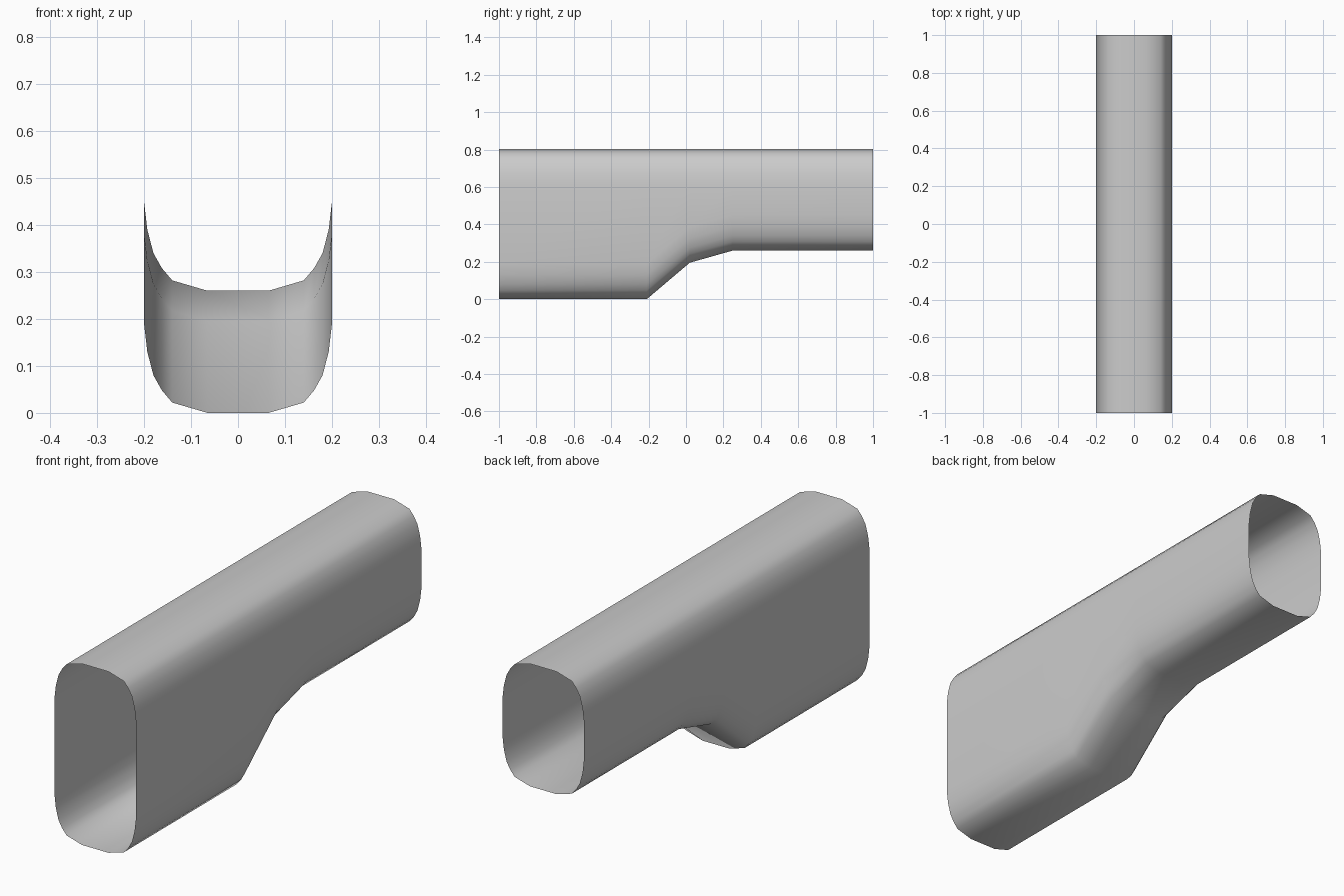
import bpy
import bmesh

cube = bpy.data.objects.get("Cube")
if cube:
    bpy.data.objects.remove(cube, do_unlink=True)

# Plain grey material
grey = bpy.data.materials.new("light grey")
grey.use_nodes = True
colour = (0.6, 0.6, 0.6, 1)
grey.diffuse_color = colour
grey.node_tree.nodes["Principled BSDF"].inputs["Base Color"].default_value = colour

TOP = 0.803
# Rounded corner: half width and distance from the top or bottom edge
CORNER = [(0.065, 0), (0.14, 0.022), (0.162, 0.048),
          (0.18, 0.08), (0.193, 0.13), (0.2, 0.19)]
# Stations along the tube: y position and underside height
STATIONS = [(-1, 0), (-0.21, 0), (0.02, 0.195), (0.25, 0.26), (1, 0.26)]


def section(bottom):
    """Closed rounded outline as (x, z) points."""
    right = [(x, bottom + d) for x, d in CORNER]
    right += [(x, TOP - d) for x, d in reversed(CORNER)]
    return right + [(-x, z) for x, z in reversed(right)]


# Open tube skinned through the stations
bm = bmesh.new()
rings = [[bm.verts.new((x, y, z)) for x, z in section(bottom)]
         for y, bottom in STATIONS]
for front, back in zip(rings, rings[1:]):
    for i in range(len(front)):
        j = (i + 1) % len(front)
        bm.faces.new((front[i], front[j], back[j], back[i]))
bm.normal_update()
for face in bm.faces:
    face.smooth = True
    # Turn every face outward from the tube axis
    c = face.calc_center_median()
    if face.normal.x * c.x + face.normal.z * (c.z - 0.5) < 0:
        face.normal_flip()

mesh = bpy.data.meshes.new("stepped_tube")
bm.to_mesh(mesh)
bm.free()
mesh.materials.append(grey)
tube = bpy.data.objects.new("stepped_tube", mesh)
bpy.context.collection.objects.link(tube)
